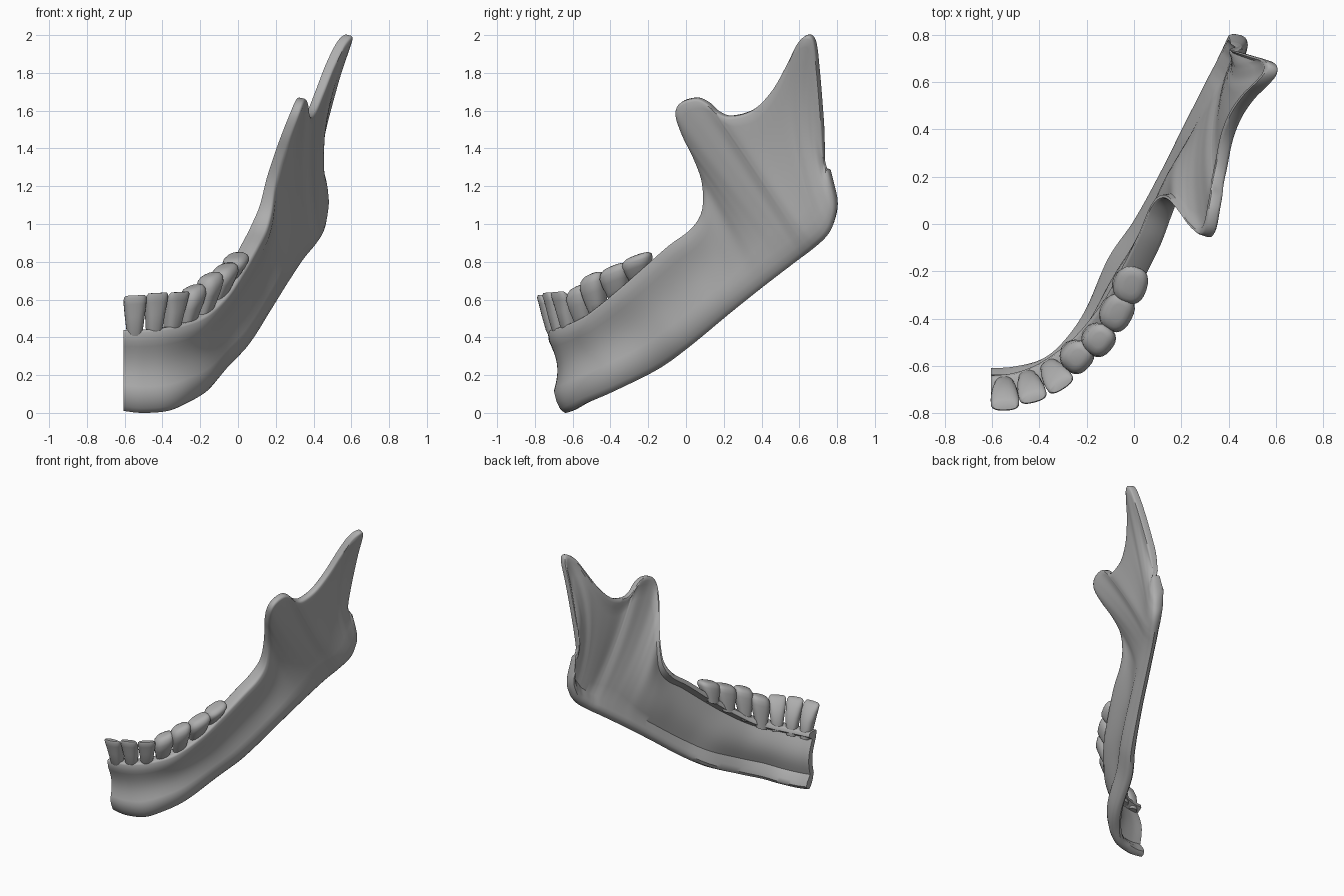
import bpy, bmesh, math
from mathutils import Vector

if "Cube" in bpy.data.objects:
    bpy.data.objects.remove(bpy.data.objects["Cube"])

grey = bpy.data.materials.new("bone_grey")
grey.use_nodes = True
colour = (0.42, 0.42, 0.42, 1)
grey.diffuse_color = colour
grey.node_tree.nodes["Principled BSDF"].inputs["Base Color"].default_value = colour


def finish(bm, name, angle):
    """Turn a bmesh into a named, smooth shaded object."""
    bmesh.ops.recalc_face_normals(bm, faces=bm.faces)
    mesh = bpy.data.meshes.new(name)
    bm.to_mesh(mesh)
    bm.free()
    mesh.materials.append(grey)
    obj = bpy.data.objects.new(name, mesh)
    bpy.context.collection.objects.link(obj)
    bpy.ops.object.select_all(action='DESELECT')
    obj.select_set(True)
    bpy.context.view_layer.objects.active = obj
    bpy.ops.object.shade_smooth_by_angle(angle=math.radians(angle))


def loft(bm, rings):
    """Skin closed rings and cap both ends."""
    loops = [[bm.verts.new(p) for p in ring] for ring in rings]
    count = len(loops[0])
    for a, b in zip(loops, loops[1:]):
        for i in range(count):
            j = (i + 1) % count
            bm.faces.new((a[i], a[j], b[j], b[i]))
    bm.faces.new(loops[0])
    bm.faces.new(loops[-1])


def track(knots, s):
    """Smooth curve through knots of (station, x, y, z)."""
    keys = [k[0] for k in knots]
    pts = [Vector(k[1:]) for k in knots]
    last = len(keys) - 1
    i = 0
    while i < last - 1 and s > keys[i + 1]:
        i += 1

    def slope(k):
        a, b = max(k - 1, 0), min(k + 1, last)
        return (pts[b] - pts[a]) / (keys[b] - keys[a])

    h = keys[i + 1] - keys[i]
    t = (s - keys[i]) / h
    u = 1 - t
    return (pts[i] * (u * u * (1 + 2 * t)) + pts[i + 1] * (t * t * (1 + 2 * u))
            + slope(i) * (h * t * u * u) - slope(i + 1) * (h * t * t * u))


# Lower border, from the chin to the rear angle
lower = [(0, -.605, -.67, .01), (1, -.5, -.67, 0), (2, -.36, -.64, .01),
         (3, -.25, -.56, .05), (4, -.145, -.41, .11), (5, -.045, -.17, .225),
         (6, .06, -.01, .335), (8, .18, .22, .52), (10, .265, .39, .655),
         (13, .35, .56, .785), (17, .41, .66, .86), (21, .46, .735, .93),
         (24, .48, .77, 1), (26, .49, .785, 1.1), (28, .46, .755, 1.27)]

# Upper border: tooth ridge, front process, notch, rear process
upper = [(0, -.605, -.735, .44), (1, -.5, -.725, .44), (2, -.39, -.69, .45),
         (3, -.27, -.62, .475), (4, -.16, -.53, .52), (5, -.05, -.4, .62),
         (6, .03, -.26, .74), (7, .11, -.1, .88), (8, .155, .02, .97),
         (9, .18, .08, 1.07), (10, .2, .08, 1.22), (11, .24, .03, 1.36),
         (12, .28, -.025, 1.47), (13, .325, -.06, 1.58), (14, .35, -.03, 1.64),
         (15, .365, .05, 1.66), (16, .375, .11, 1.635), (17, .38, .16, 1.59),
         (18, .395, .23, 1.565), (19, .42, .35, 1.6), (20, .46, .45, 1.7),
         (21, .515, .53, 1.84), (22, .57, .585, 1.95), (23, .61, .635, 1.993),
         (24, .605, .675, 1.96), (25, .55, .695, 1.8), (26, .48, .715, 1.55),
         (28, .43, .727, 1.34)]

# Outward direction along the bone
outward = [(0, 0, -1, 0), (2, .4, -.92, 0), (3, .65, -.76, 0),
           (5, .86, -.5, -.1), (9, .92, -.33, -.2), (28, .93, -.3, -.22)]

# Bone widths: lower rim, upper rim, hollow of the outer face
widths = [(0, .06, .09, .03), (3, .075, .095, .03), (5, .07, .1, .03),
          (8, .06, .1, .03), (10, .06, .06, .02), (13, .06, .055, .01),
          (22, .08, .055, .01), (28, .08, .055, .01)]

# Sideways sag of the section, as a share of its length
sag = [(0, 0, 0, 0), (9, 0, 0, 0), (13, -.035, 0, 0), (17, -.015, 0, 0),
       (20, -.035, -.03, 0), (22, -.07, -.08, 0), (24, -.08, -.08, 0),
       (28, -.08, -.09, 0)]


def section(s):
    """One closed cross-section of the bone: outer face up, hollow inner face down."""
    low, top = track(lower, s), track(upper, s)
    n = track(outward, s).normalized()
    rim_low, rim_top, dent = track(widths, s)
    length = (top - low).length
    a = min(1, length / .4)
    bow = track(sag, s) * length

    def point(d, depth):
        t = d / length
        return low + (top - low) * t + bow * 4 * t * (1 - t) - n * depth * (.5 + .5 * a)

    lo, hi = .11 * a, length - .06 * a
    mids = [i / 9 for i in range(10)]
    belly = [(lo + (hi - lo) * m, dent * math.sin(math.pi * m) - .012 * (1 - m))
             for m in mids]
    outer = [(0, rim_low * .5), (.008 * a, .02), (.025 * a, .006), (.06 * a, -.006)]
    outer += belly
    outer += [(length - .015 * a, .001), (length - .004 * a, .006), (length, .014)]
    inner = [(length, rim_top - .01), (length - .006 * a, rim_top - .003),
             (length - .03 * a, rim_top)]
    inner += [(d, depth + .045) for d, depth in reversed(belly)]
    inner += [(.06 * a, rim_low), (.03 * a, rim_low + .006), (.008 * a, rim_low - .008)]
    return [point(d, depth) for d, depth in outer + inner]


bm = bmesh.new()
steps = 168
loft(bm, [section(28 * i / steps) for i in range(steps + 1)])
finish(bm, "jaw_bone", 45)


def tooth(name, x, y, base, top, width, depth, turn, front):
    """Crown with a narrow neck set back in the bone; front teeth end in a forward edge."""
    # Rings: height, width, depth, forward shift
    if front:
        rings = [(-.3, .6, .5, -.35), (0, .72, .72, -.24), (.4, .88, .76, -.1),
                 (.75, 1, .6, .1), (.93, 1, .42, .26), (1, .85, .25, .32)]
        slope = .05
    else:
        rings = [(-.4, .55, .5, -.35), (0, .72, .75, -.2), (.35, .9, .92, -.09),
                 (.65, 1, 1, 0), (.85, .95, .9, 0), (.96, .75, .68, 0), (1, .45, .4, 0)]
        slope = .35
    c, s = math.cos(math.radians(turn)), math.sin(math.radians(turn))
    shape = []
    for h, w, d, shift in rings:
        ring = []
        for i in range(24):
            ang = math.tau * i / 24
            ca, sa = math.cos(ang), math.sin(ang)
            u = math.copysign(abs(ca) ** .8, ca) * w * width / 2
            v = math.copysign(abs(sa) ** .8, sa) * d * depth / 2 - shift * depth
            ring.append((x + u * c - v * s, y + u * s + v * c,
                         base + (top - base) * h + slope * u))
        shape.append(ring)
    bm = bmesh.new()
    loft(bm, shape)
    finish(bm, name, 60)


# Row of teeth from the middle to the back
tooth("central_incisor", -.546, -.725, .435, .622, .12, .135, 2, True)
tooth("side_incisor", -.436, -.695, .445, .635, .118, .13, 15, True)
tooth("canine", -.33, -.645, .465, .64, .122, .13, 33, True)
tooth("first_premolar", -.24, -.562, .505, .67, .14, .13, 48, False)
tooth("second_premolar", -.148, -.49, .57, .735, .14, .13, 50, False)
tooth("first_molar", -.07, -.375, .645, .78, .165, .13, 62, False)
tooth("second_molar", -.012, -.258, .73, .835, .16, .135, 72, False)
